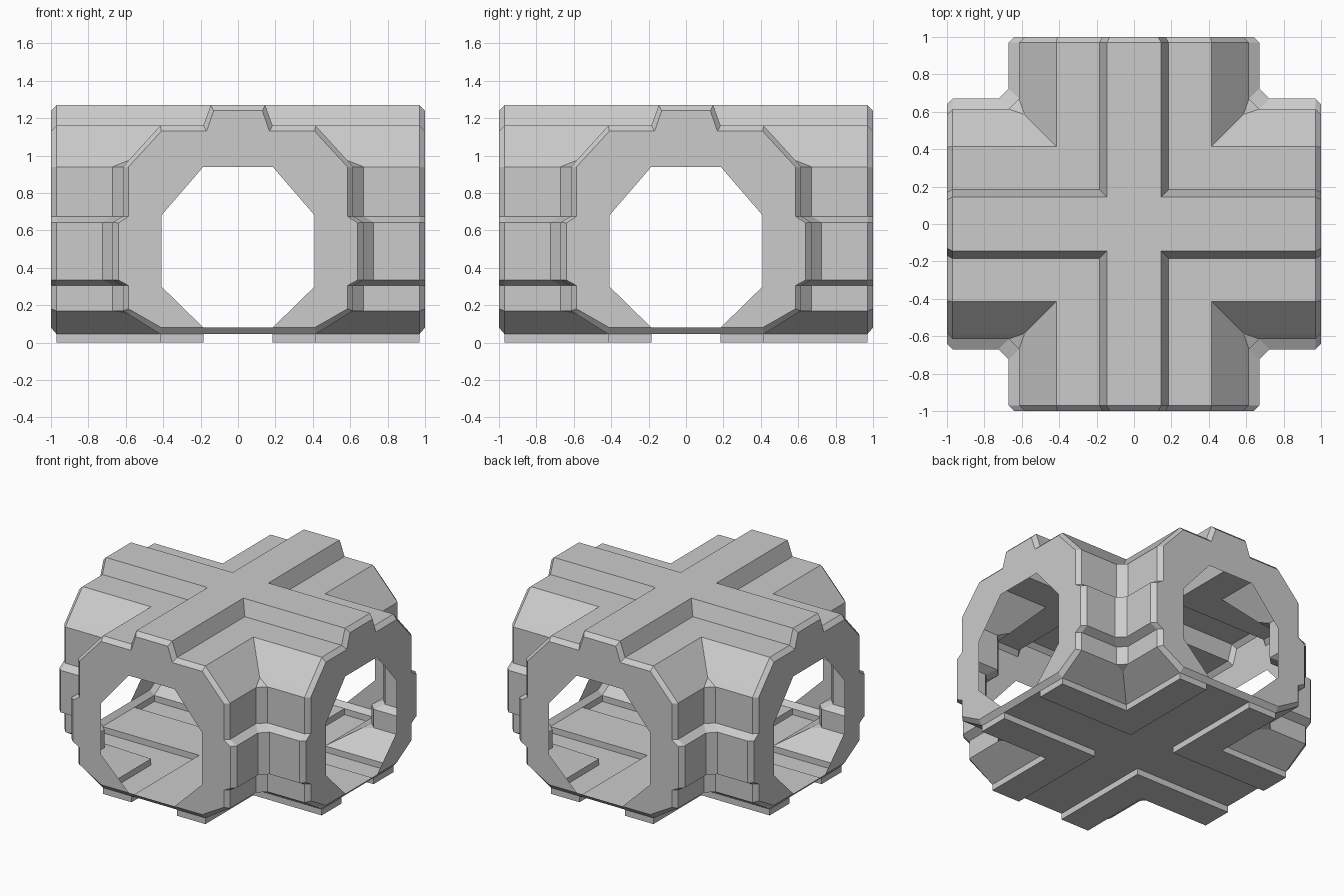
import bpy
import bmesh

cube = bpy.data.objects.get("Cube")
if cube:
    bpy.data.objects.remove(cube, do_unlink=True)

END, RIM = 1.0, 0.97       # end plate and start of the bevelled rim
CORNER = 0.055             # width of the facet in each inner corner

grey = bpy.data.materials.new("plain_grey")
grey.use_nodes = True
grey.diffuse_color = (0.6, 0.6, 0.6, 1)
grey.node_tree.nodes["Principled BSDF"].inputs["Base Color"].default_value = (0.6, 0.6, 0.6, 1)

# Half section of an arm, roof to floor: outer (x, z) and bevelled end (x, z)
SECTION = [
    ((0, 1.27), (0, 1.24)),
    ((0.145, 1.27), (0.13, 1.24)),
    ((0.185, 1.16), (0.168, 1.13)),
    ((0.415, 1.16), (0.41, 1.13)),
    ((0.585, 0.974), (0.56, 0.967)),
    ((0.615, 0.94), (0.585, 0.94)),
    ((0.615, 0.675), (0.585, 0.675)),
    ((0.67, 0.643), (0.64, 0.64)),
    ((0.67, 0.335), (0.64, 0.335)),
    ((0.615, 0.305), (0.585, 0.305)),
    ((0.615, 0.17), (0.585, 0.18)),
    ((0.585, 0.151), (0.56, 0.166)),
    ((0.415, 0.045), (0.41, 0.08)),
    ((0.185, 0.045), (0.185, 0.08)),
    ((0, 0.045), (0, 0.08)),
]
HOLE = [(0.41, 0.30), (0.41, 0.68), (0.185, 0.94), (0, 0.94)]
SKID = [(0.415, 0.045), (0.415, 0), (0.185, 0), (0.185, 0.045)]


class Shell:
    """Collects faces of one eighth, plus its copy across the diagonal."""

    def __init__(self):
        self.bm = bmesh.new()
        self.cache = {}

    def vert(self, p):
        key = tuple(round(c, 4) for c in p)
        if key not in self.cache:
            self.cache[key] = self.bm.verts.new(key)
        return self.cache[key]

    def face(self, points):
        for swap in (False, True):
            pts = [(y, x, z) for x, y, z in reversed(points)] if swap else points
            verts = list(dict.fromkeys(self.vert(p) for p in pts))
            if len(verts) > 2:
                self.bm.faces.new(verts)

    def strip(self, a, b):
        for i in range(len(a) - 1):
            self.face([a[i], a[i + 1], b[i + 1], b[i]])

    def finish(self, name):
        mesh = bpy.data.meshes.new(name)
        self.bm.to_mesh(mesh)
        self.bm.free()
        mesh.materials.append(grey)
        obj = bpy.data.objects.new(name, mesh)
        bpy.context.collection.objects.link(obj)
        mirror = obj.modifiers.new("four_quarters", "MIRROR")
        mirror.use_axis = (True, True, False)
        mirror.merge_threshold = 0.0005
        return obj


def run(x, z):
    """Points from the rim back to the diagonal, with a facet at the walls."""
    w = CORNER if x > 0.6 else 0
    return [(x, RIM, z), (x, x + w, z), (x + w / 2, x + w / 2, z)]


# Hollow crossing: roof ridges, slopes, belted walls and floor
body = Shell()
for (o1, e1), (o2, e2) in zip(SECTION, SECTION[1:]):
    a, b = run(*o1), run(*o2)
    body.face([(e1[0], END, e1[1]), a[0], b[0], (e2[0], END, e2[1])])
    if (o1, o2) != (SKID[0], SKID[-1]):      # floor is open above the skids
        body.strip(a, b)

# End plate around the eight-sided opening
rim = [e for _, e in SECTION[:-1]]
body.face([(x, END, z) for x, z in rim + HOLE])
body.finish("crossing_shell")

# L-shaped skids under the floor
skid = Shell()
for p, q in zip(SKID, SKID[1:]):
    skid.strip(run(*p), run(*q))
skid.face([(x, RIM, z) for x, z in SKID])
skid.finish("floor_skids")
